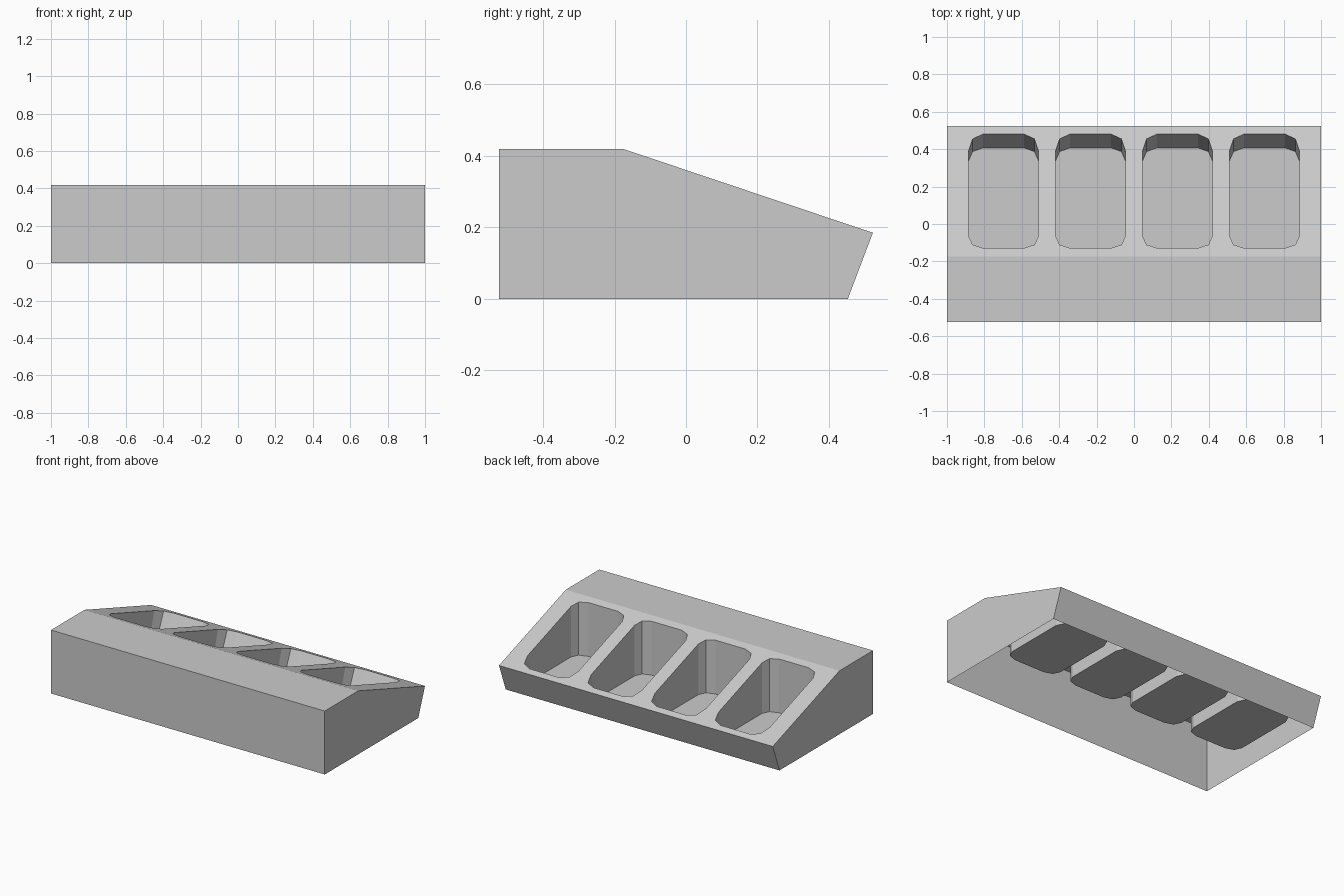
import bpy, bmesh

if "Cube" in bpy.data.objects:
    bpy.data.objects.remove(bpy.data.objects["Cube"])

# Side profile (y, z): an open-bottomed shell with a sloped top
PROFILE = [(-0.523, 0), (-0.523, 0.419), (-0.174, 0.419), (0.523, 0.185), (0.453, 0)]
WELL_X = [-0.6975, -0.2325, 0.2325, 0.6975]
HALF_W = 0.187
FLOOR_Z = 0.048


def slope_z(y):
    (y0, z0), (y1, z1) = PROFILE[2], PROFILE[3]
    return z0 + (z1 - z0) * (y - y0) / (y1 - y0)


def outline(y_front, y_back, r_front, r_back):
    """Rounded rectangle with two flats per corner, centred on x = 0."""
    right = []
    for y, r, s in ((y_front, r_front, 1), (y_back, r_back, -1)):
        pts = [(HALF_W - 0.078, y), (HALF_W - 0.022, y + s * r * 0.28), (HALF_W, y + s * r)]
        right += pts if s > 0 else pts[::-1]
    return right + [(-x, y) for x, y in reversed(right)]


def loop_edges(bm, verts):
    return [bm.edges.get((a, b)) or bm.edges.new((a, b))
            for a, b in zip(verts, verts[1:] + verts[:1])]


bm = bmesh.new()

# Shell: two side panels joined by front, top and back strips
left = [bm.verts.new((-1, y, z)) for y, z in PROFILE]
right = [bm.verts.new((1, y, z)) for y, z in PROFILE]
bm.faces.new(left)
bm.faces.new(right[::-1])
for i in (0, 1, 3):
    bm.faces.new((left[i], right[i], right[i + 1], left[i + 1]))

# Wells: upper rim on the slope, raised flat floor, lofted walls
rim_edges = loop_edges(bm, [left[2], right[2], right[3], left[3]])
for cx in WELL_X:
    rim = [bm.verts.new((cx + x, y, slope_z(y)))
           for x, y in outline(-0.129, 0.481, 0.065, 0.091)]
    floor = [bm.verts.new((cx + x, y, FLOOR_Z))
             for x, y in outline(-0.129, 0.407, 0.065, 0.07)]
    rim_edges += loop_edges(bm, rim)
    bm.faces.new(floor)
    n = len(rim)
    for i in range(n):
        j = (i + 1) % n
        bm.faces.new((rim[i], rim[j], floor[j], floor[i]))

# Sloped panel with the well openings left out
bmesh.ops.triangle_fill(bm, use_beauty=True, edges=rim_edges, normal=(0, 0.32, 0.95))
bmesh.ops.recalc_face_normals(bm, faces=bm.faces[:])

mesh = bpy.data.meshes.new("tray_body")
bm.to_mesh(mesh)
bm.free()
tray = bpy.data.objects.new("tray_body", mesh)
bpy.context.collection.objects.link(tray)
